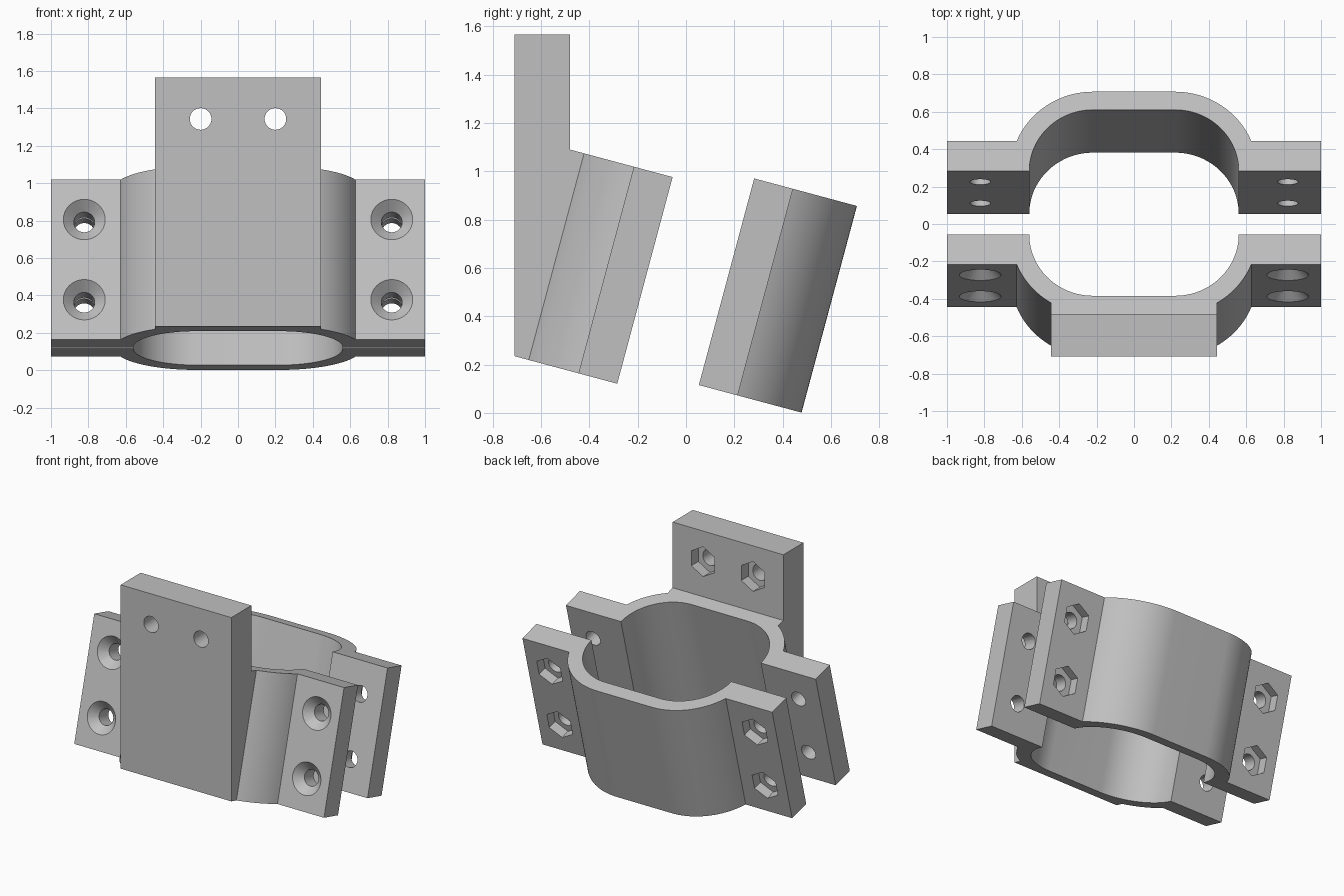
import bpy, bmesh
from math import sin, cos, pi, radians, sqrt, asin
from mathutils import Matrix, Vector

if "Cube" in bpy.data.objects:
    bpy.data.objects.remove(bpy.data.objects["Cube"], do_unlink=True)

# Tilted clamp frame: x across, y through the split, z along the bore
TILT = Matrix.Rotation(radians(-15), 4, 'X')
UNTILT = TILT.inverted()
HEIGHT, FLAT, R_OUT, R_IN, FLANGE = 0.885, 0.22, 0.44, 0.34, 0.166
BOLT_X, BOLT_Z, HOLE_R, SINK_R, NUT_R = 0.822, 0.222, 0.056, 0.112, 0.108

metal = bpy.data.materials.new("grey_metal")
metal.use_nodes = True
grey = (0.53, 0.53, 0.53, 1)
metal.diffuse_color = grey
metal.node_tree.nodes["Principled BSDF"].inputs["Base Color"].default_value = grey


def loft(name, ring_a, ring_b):
    """Closed solid between two matching rings of points."""
    bm = bmesh.new()
    a = [bm.verts.new(p) for p in ring_a]
    b = [bm.verts.new(p) for p in ring_b]
    bm.faces.new(a)
    bm.faces.new(b)
    for i in range(len(a)):
        j = (i + 1) % len(a)
        bm.faces.new((a[i], a[j], b[j], b[i]))
    bmesh.ops.recalc_face_normals(bm, faces=bm.faces)
    mesh = bpy.data.meshes.new(name)
    bm.to_mesh(mesh)
    bm.free()
    obj = bpy.data.objects.new(name, mesh)
    bpy.context.collection.objects.link(obj)
    mesh.materials.append(metal)
    return obj


def prism(name, outline, z0, z1):
    return loft(name, [(x, y, z0) for x, y in outline], [(x, y, z1) for x, y in outline])


def drill(x, z, y0, y1, r0, r1, sides, frame=Matrix()):
    """Round, conical or hexagonal cutter running along y."""
    def ring(y, r):
        angles = [2 * pi * i / sides for i in range(sides)]
        return [frame @ Vector((x + r * sin(t), y, z + r * cos(t))) for t in angles]
    return loft("cutter", ring(y0, r0), ring(y1, r1))


def combine(obj, other, operation):
    bpy.context.view_layer.objects.active = obj
    mod = obj.modifiers.new(operation.lower(), 'BOOLEAN')
    mod.operation, mod.object, mod.solver = operation, other, 'EXACT'
    bpy.ops.object.modifier_apply(modifier=mod.name)
    bpy.data.objects.remove(other, do_unlink=True)


def arch(radius, start, steps=24):
    """Two rounded corners joined by a flat, from +x to -x."""
    turns = [start + (pi / 2 - start) * i / steps for i in range(steps + 1)]
    right = [(FLAT + radius * cos(t), radius * sin(t)) for t in turns]
    return right + [(-x, y) for x, y in reversed(right)]


def shell(name, side, y0, z0):
    """Solid half of the clamp with two flanges."""
    outline = [(-1, 0), (1, 0), (1, FLANGE)] + arch(R_OUT, asin(FLANGE / R_OUT)) + [(-1, FLANGE)]
    return prism(name, [(x, y0 + side * y) for x, y in outline], z0, z0 + HEIGHT)


def cut_shell(obj, side, y0, z0, nut):
    """Bore, bolt holes and their countersinks or nut pockets."""
    reach = FLAT + R_IN
    outline = [(-reach, -0.1), (reach, -0.1)] + arch(R_IN, 0)
    combine(obj, prism("cutter", [(x, y0 + side * y) for x, y in outline],
                       z0 - 0.1, z0 + HEIGHT + 0.1), 'DIFFERENCE')
    face = y0 + side * FLANGE
    for x in (-BOLT_X, BOLT_X):
        for dz in (-BOLT_Z, BOLT_Z):
            z = z0 + HEIGHT / 2 + dz
            combine(obj, drill(x, z, y0 - side * 0.05, face + side * 0.05,
                               HOLE_R, HOLE_R, 32), 'DIFFERENCE')
            if nut:
                pocket = drill(x, z, face - side * 0.07, face + side * 0.03, NUT_R, NUT_R, 6)
            else:
                pocket = drill(x, z, face - side * 0.066, face + side * 0.01,
                               SINK_R - 0.066, SINK_R + 0.01, 32)
            combine(obj, pocket, 'DIFFERENCE')


def finish(obj):
    obj.data.transform(TILT)
    bpy.ops.object.select_all(action='DESELECT')
    obj.select_set(True)
    bpy.context.view_layer.objects.active = obj
    bpy.ops.object.shade_smooth_by_angle(angle=radians(25))


# Back clamp half with nut pockets
back = shell("back_clamp_half", 1, 0.0215, 0.125)
cut_shell(back, 1, 0.0215, 0.125, True)
finish(back)

# Front clamp half
Y0, Z0, TOP = -0.306, 0.043, 1.565
front = shell("front_clamp_half", -1, Y0, Z0)

# Upright mounting plate, its wedge merging into the front half
outer = Y0 - R_OUT
low = TILT @ Vector((0, outer, Z0))
high = TILT @ Vector((0, outer, Z0 + HEIGHT))
tops = [UNTILT @ Vector((0, y, TOP)) for y in (low.y, high.y)]
side_outline = [(outer, Z0)] + [(p.y, p.z) for p in tops]
side_outline += [(outer, Z0 + HEIGHT), (-0.5, Z0 + HEIGHT), (-0.5, Z0)]
plate = loft("mounting_plate", *[[(x, y, z) for y, z in side_outline] for x in (-0.443, 0.443)])
combine(front, plate, 'UNION')
cut_shell(front, -1, Y0, Z0, False)

# Plate holes with nut pockets on the rear face
for x in (-0.2, 0.2):
    combine(front, drill(x, 1.343, low.y - 0.05, high.y + 0.05, 0.058, 0.058, 32, UNTILT), 'DIFFERENCE')
    combine(front, drill(x, 1.343, high.y - 0.08, high.y + 0.03, NUT_R, NUT_R, 6, UNTILT), 'DIFFERENCE')
finish(front)
